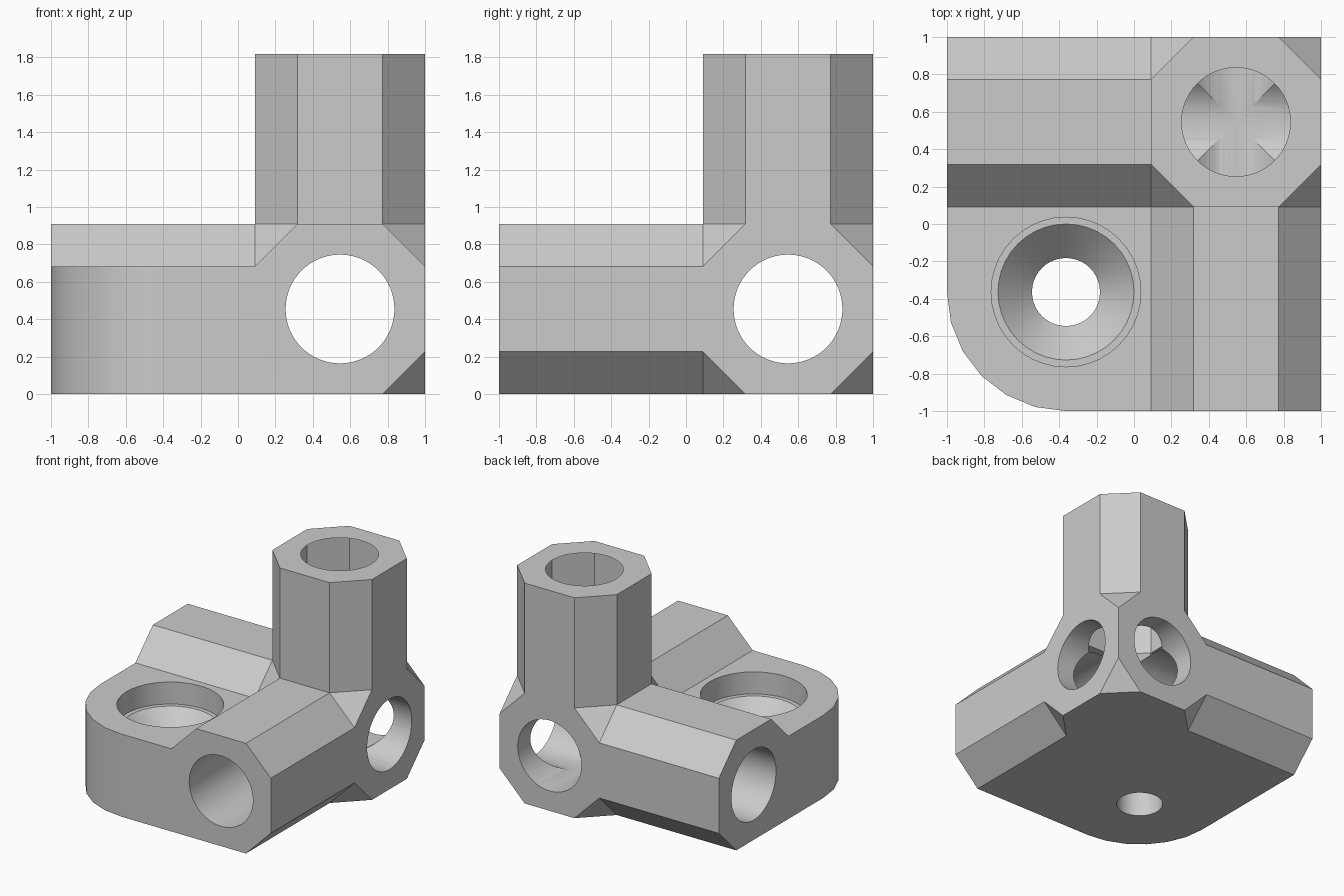
import bpy, bmesh, math
from itertools import product
from mathutils import Matrix, Vector

if "Cube" in bpy.data.objects:
    bpy.data.objects.remove(bpy.data.objects["Cube"])

SCALE = 1 / 11            # modelled on a grid of 22 units, scaled to 2
HUB = Vector((6, 6, 5))   # where the three tube axes meet
SCREW = Vector((-4, -4, 0))

grey = bpy.data.materials.new("light_grey")
grey.use_nodes = True
grey.diffuse_color = (0.6, 0.6, 0.6, 1)
grey.node_tree.nodes["Principled BSDF"].inputs["Base Color"].default_value = grey.diffuse_color


def make_object(name, bm):
    bmesh.ops.recalc_face_normals(bm, faces=bm.faces[:])
    mesh = bpy.data.meshes.new(name)
    bm.to_mesh(mesh)
    bm.free()
    mesh.materials.append(grey)
    obj = bpy.data.objects.new(name, mesh)
    bpy.context.collection.objects.link(obj)
    return obj


def lathe(name, profile, matrix, segments):
    """Closed solid of revolution from (radius, height) points."""
    bm = bmesh.new()
    rings = []
    for r, h in profile:
        angles = [math.tau * i / segments for i in range(segments)]
        rings.append([bm.verts.new((r * math.cos(a), r * math.sin(a), h)) for a in angles])
    for low, high in zip(rings, rings[1:]):
        for i in range(segments):
            j = (i + 1) % segments
            bm.faces.new((low[i], low[j], high[j], high[i]))
    bm.faces.new(rings[0])
    bm.faces.new(rings[-1])
    bm.transform(matrix)
    return make_object(name, bm)


def combine(target, tool, operation):
    """Apply a boolean and remove the tool."""
    tool.hide_render = True
    mod = target.modifiers.new(tool.name, 'BOOLEAN')
    mod.operation, mod.solver, mod.object = operation, 'EXACT', tool
    bpy.context.view_layer.objects.active = target
    bpy.ops.object.modifier_apply(modifier=mod.name)
    bpy.data.objects.remove(tool)


# Hub: cube with cut corners, so that each side is an octagon
bm = bmesh.new()
for signs in product((-1, 1), repeat=3):
    for short in range(3):
        corner = [5 * s for s in signs]
        corner[short] /= 2
        bm.verts.new(HUB + Vector(corner))
bmesh.ops.convex_hull(bm, input=bm.verts[:])
bmesh.ops.dissolve_limit(bm, angle_limit=0.02, verts=bm.verts[:], edges=bm.edges[:])
bm.normal_update()

# Arms: octagonal sides drawn out to the left, front and top
for direction, length in (((-1, 0, 0), 12), ((0, -1, 0), 12), ((0, 0, 1), 10)):
    direction = Vector(direction)
    side = max(bm.faces, key=lambda f: f.normal.dot(direction) * f.calc_area())
    end = bmesh.ops.extrude_discrete_faces(bm, faces=[side])["faces"][0]
    bmesh.ops.translate(bm, verts=end.verts[:], vec=direction * length)
    bm.normal_update()
bracket = make_object("corner_bracket", bm)

# Mounting plate with one rounded corner, filling the angle between the arms
bm = bmesh.new()
outline = [(6, -11), (6, 6), (-11, 6)]
for i in range(7):
    a = math.pi + math.radians(15 * i)
    outline.append((round(-4 + 7 * math.cos(a), 5), round(-4 + 7 * math.sin(a), 5)))
base = bm.faces.new([bm.verts.new((x, y, 0)) for x, y in outline])
top = bmesh.ops.extrude_face_region(bm, geom=[base], use_keep_orig=True)["geom"]
bmesh.ops.translate(bm, verts=[v for v in top if isinstance(v, bmesh.types.BMVert)], vec=(0, 0, 7.5))
combine(bracket, make_object("mounting_plate", bm), 'UNION')

# Tube bores: right through along x and y, from the top down to the hub centre
at_hub = Matrix.Translation(HUB)
for name, turn, start in (("bore_x", Matrix.Rotation(math.pi / 2, 4, 'Y'), -20),
                          ("bore_y", Matrix.Rotation(math.pi / 2, 4, 'X'), -20),
                          ("bore_z", Matrix.Identity(4), 0)):
    combine(bracket, lathe(name, [(3.2, start), (3.2, 20)], at_hub @ turn, 64), 'DIFFERENCE')

# Screw hole: shaft, countersink and wide recess
screw_profile = [(2, -1), (2, 3.5), (4, 5.5), (4.4, 5.5), (4.4, 9)]
combine(bracket, lathe("screw_hole", screw_profile, Matrix.Translation(SCREW), 40), 'DIFFERENCE')

# Final size and smooth round surfaces
bracket.data.transform(Matrix.Scale(SCALE, 4))
for obj in bpy.context.selected_objects:
    obj.select_set(False)
bracket.select_set(True)
bpy.context.view_layer.objects.active = bracket
bpy.ops.object.shade_smooth_by_angle(angle=math.radians(25))
weighted = bracket.modifiers.new("even_shading", 'WEIGHTED_NORMAL')
weighted.keep_sharp = True
